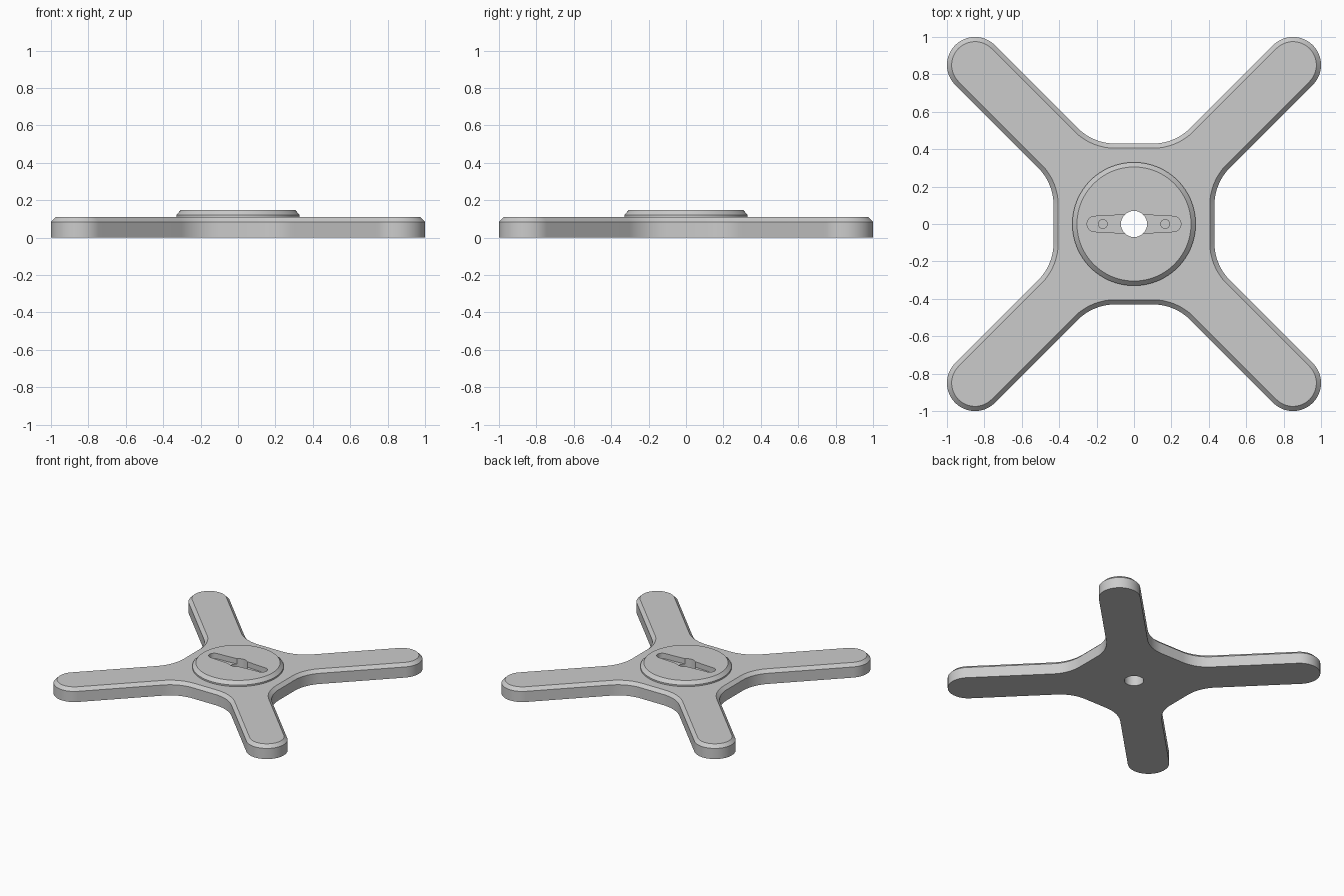
import bpy
import bmesh
from math import cos, sin, radians

cube = bpy.data.objects.get("Cube")
if cube:
    bpy.data.objects.remove(cube, do_unlink=True)

grey = bpy.data.materials.new("light grey")
grey.use_nodes = True
colour = (0.6, 0.6, 0.6, 1)
grey.diffuse_color = colour
grey.node_tree.nodes["Principled BSDF"].inputs["Base Color"].default_value = colour


def arc(cx, cy, r, start, end, steps=16):
    angles = [radians(start + (end - start) * i / steps) for i in range(steps + 1)]
    return [(cx + r * cos(a), cy + r * sin(a)) for a in angles]


def circle(r, cx=0, cy=0, steps=64):
    return arc(cx, cy, r, 0, 360, steps)[:-1]


def loft(name, layers):
    """Closed solid through matching (outline, height) layers."""
    bm = bmesh.new()
    rings = [[bm.verts.new((x, y, z)) for x, y in pts] for pts, z in layers]
    bm.faces.new(rings[0][::-1])
    bm.faces.new(rings[-1])
    for low, high in zip(rings, rings[1:]):
        n = len(low)
        for i in range(n):
            j = (i + 1) % n
            bm.faces.new((low[i], low[j], high[j], high[i]))
    mesh = bpy.data.meshes.new(name)
    bm.to_mesh(mesh)
    bm.free()
    mesh.materials.append(grey)
    obj = bpy.data.objects.new(name, mesh)
    bpy.context.collection.objects.link(obj)
    return obj


def cross_outline(inset):
    """Rounded arm tip and filleted waist, repeated by quarter turns."""
    quarter = arc(0.85, 0.85, 0.15 - inset, -45, 135, 32)
    quarter += arc(0.1, 0.715, 0.285 + inset, -45, -90)
    quarter += arc(-0.1, 0.715, 0.285 + inset, -90, -135)
    points = []
    for _ in range(4):
        points += quarter
        quarter = [(-y, x) for x, y in quarter]
    return points


def slot_outline():
    """Round-ended slot that widens slightly in the middle."""
    half = arc(0.21, 0, 0.041, -90, 90) + [(0.1, 0.047), (0.05, 0.052)]
    half = [(0.05, -0.052), (0.1, -0.047)] + half
    return half + [(-x, -y) for x, y in half]


# Four-armed base with a chamfered top edge
base = loft("cross_base", [(cross_outline(0), 0), (cross_outline(0), 0.085),
                           (cross_outline(0.025), 0.11)])
# Raised centre disc
disc = loft("centre_disc", [(circle(0.33), 0.11), (circle(0.33), 0.122),
                            (circle(0.305), 0.148)])

# Cutters: through hole, slot and two blind pin holes
cutters = [loft("bore_cutter", [(circle(0.07), -0.1), (circle(0.07), 0.3)]),
           loft("slot_cutter", [(slot_outline(), 0.105), (slot_outline(), 0.3)])]
for side in (-1, 1):
    pin = circle(0.024, side * 0.167, 0, 24)
    cutters.append(loft("pin_cutter", [(pin, 0.06), (pin, 0.3)]))

for obj in (base, disc):
    bpy.ops.object.select_all(action="DESELECT")
    obj.select_set(True)
    bpy.context.view_layer.objects.active = obj
    for cutter in cutters:
        mod = obj.modifiers.new("cut", "BOOLEAN")
        mod.object = cutter
        mod.operation = "DIFFERENCE"
        mod.solver = "EXACT"
        bpy.ops.object.modifier_apply(modifier=mod.name)
    bpy.ops.object.shade_smooth_by_angle(angle=radians(25))

for cutter in cutters:
    bpy.data.objects.remove(cutter, do_unlink=True)
